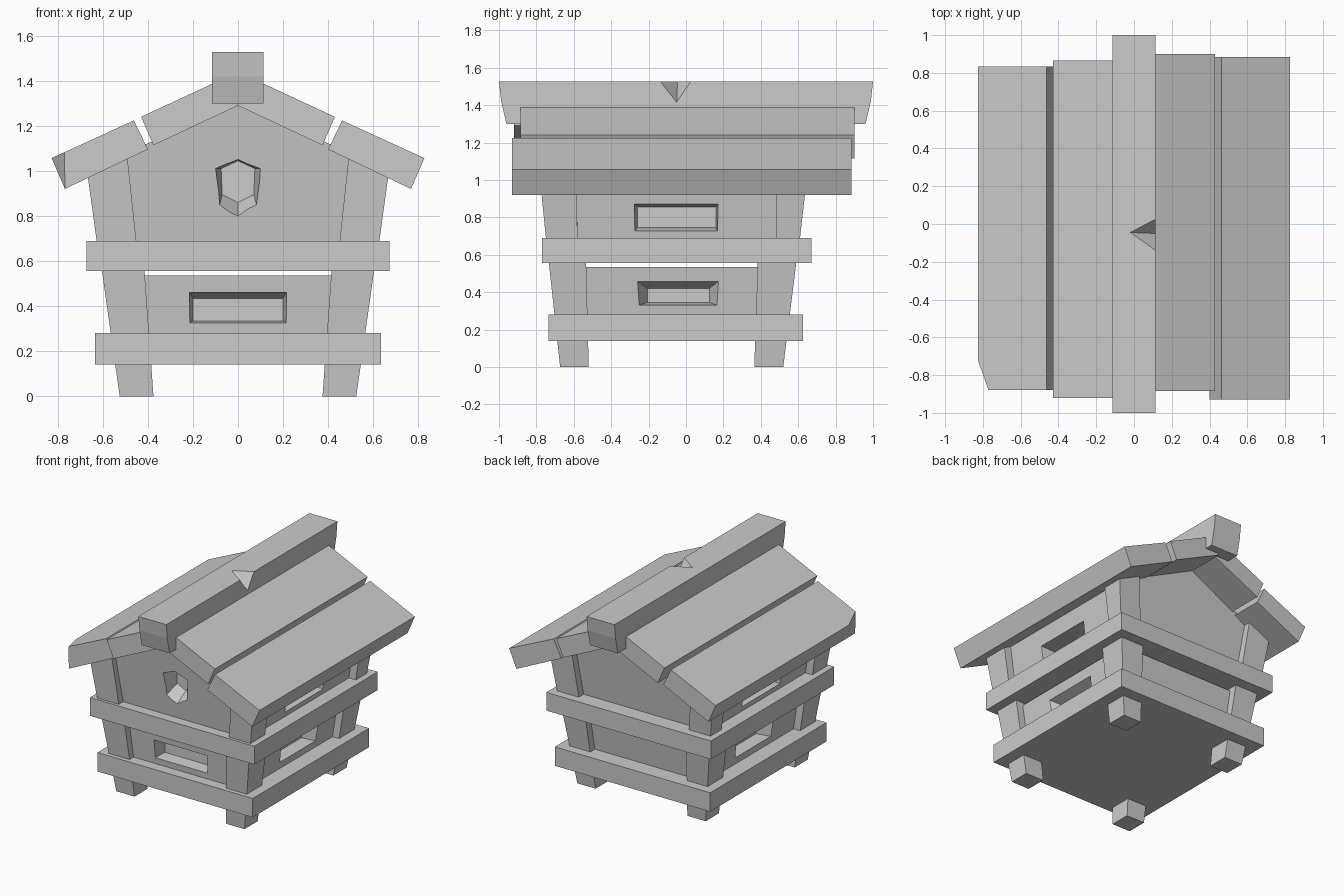
import bpy, bmesh
from mathutils import Vector

if "Cube" in bpy.data.objects:
    bpy.data.objects.remove(bpy.data.objects["Cube"])


def loft(name, a, b, helper=False):
    """Closed solid between two matching loops of points."""
    bm = bmesh.new()
    va = [bm.verts.new(p) for p in a]
    vb = [bm.verts.new(p) for p in b]
    n = len(va)
    for i in range(n):
        j = (i + 1) % n
        bm.faces.new((va[i], va[j], vb[j], vb[i]))
    bm.faces.new(va)
    bm.faces.new(vb)
    bmesh.ops.recalc_face_normals(bm, faces=bm.faces)
    me = bpy.data.meshes.new(name)
    bm.to_mesh(me)
    bm.free()
    ob = bpy.data.objects.new(name, me)
    bpy.context.collection.objects.link(ob)
    ob.hide_render = helper
    ob.hide_viewport = False
    return ob


def rect(x0, x1, y0, y1, z):
    return [(x0, y0, z), (x1, y0, z), (x1, y1, z), (x0, y1, z)]


def cut(target, outer, inner):
    """Tapered recess: outer loop on the surface, inner loop at its floor."""
    start = [Vector(o) * 2 - Vector(i) for o, i in zip(outer, inner)]
    c = loft(target.name + "_cutter", start, inner, True)
    apply_cut(target, c)


def apply_cut(target, c):
    m = target.modifiers.new("recess", 'BOOLEAN')
    m.operation = 'DIFFERENCE'
    m.solver = 'EXACT'
    m.object = c
    bpy.context.view_layer.objects.active = target
    bpy.ops.object.modifier_apply(modifier=m.name)
    bpy.data.objects.remove(c)


def front_rect(x, z0, z1, y):
    return [(-x, y, z0), (x, y, z0), (x, y, z1), (-x, y, z1)]


def side_rect(x, y0, y1, z0, z1):
    return [(x, y0, z0), (x, y1, z0), (x, y1, z1), (x, y0, z1)]


# horizontal trim boards
loft("lower_trim", rect(-.635, .635, -.735, .625, .14), rect(-.635, .635, -.735, .625, .28))
loft("upper_trim", rect(-.673, .673, -.77, .67, .555), rect(-.673, .673, -.77, .67, .69))

# leaning corner posts, in a lower and an upper section
for s, side in ((-1, "left"), (1, "right")):
    for end, lo0, lo1, up0, up1 in (
            ("front", (-.673, -.52), (-.738, -.535), (-.745, -.58), (-.78, -.585)),
            ("back", (.365, .52), (.385, .595), (.48, .605), (.485, .645))):
        loft(f"{end}_{side}_leg", rect(s * .375, s * .525, *lo0, 0), rect(s * .418, s * .61, *lo1, .6))
        top = [(x, y, 1.0 if abs(x) > .6 else 1.08) for x, y, z in rect(s * .493, s * .67, *up1, 0)]
        loft(f"{end}_{side}_post", rect(s * .447, s * .622, *up0, .65), top)

# lower walls with a front and two side recesses
low = loft("lower_walls", rect(-.51, .51, -.655, .50, .27), rect(-.545, .545, -.68, .53, .535))
cut(low, front_rect(.215, .325, .46, -.668), front_rect(.20, .335, .435, -.57))
for s in (-1, 1):
    cut(low, side_rect(s * .527, -.255, .17, .33, .455), side_rect(s * .43, -.205, .125, .345, .42))


# upper gabled walls with entrance hole and side recesses
def gable(yb, ye, yt):
    return [(-.57, yb, .68), (.57, yb, .68), (.615, ye, 1.03), (0, yt, 1.295), (-.615, ye, 1.03)]


up = loft("gable_walls", gable(-.695, -.735, -.765), gable(.55, .59, .62))
hole_out = [(0, 1.05), (.098, 1.01), (.083, .845), (0, .79), (-.083, .845), (-.098, 1.01)]
hole_in = [(0, 1.045), (.075, 1.01), (.07, .895), (0, .86), (-.07, .895), (-.075, 1.01)]
cut(up, [(x, -.725, z) for x, z in hole_out], [(x, -.61, z) for x, z in hole_in])
for s in (-1, 1):
    cut(up, side_rect(s * .587, -.275, .17, .725, .87), side_rect(s * .48, -.26, .16, .745, .855))

# roof planks, each with its own length
inner = [(0, 1.29), (0, 1.44), (.43, 1.24), (.375, 1.114)]
outer = [(.40, 1.096), (.462, 1.224), (.827, 1.057), (.768, .92)]
for name, s, prof, y0, y1 in (("left_inner_plank", -1, inner, -.92, .865),
                              ("right_inner_plank", 1, inner, -.885, .90),
                              ("left_outer_plank", -1, outer, -.88, .835),
                              ("right_outer_plank", 1, outer, -.93, .885)):
    ob = loft(name, [(s * x, y0, z) for x, z in prof], [(s * x, y1, z) for x, z in prof])
    if name == "left_outer_plank":
        # chipped front corner
        a, b, c = Vector((-.827, -.72, 1.057)), Vector((-.77, -.88, 1.083)), Vector((-.768, -.88, .92))
        n = (b - a).cross(c - a)
        if n.dot(Vector((-1, -1, 0))) < 0:
            n = -n
        bm = bmesh.new()
        bm.from_mesh(ob.data)
        bmesh.ops.bisect_plane(bm, geom=bm.verts[:] + bm.edges[:] + bm.faces[:],
                               plane_co=a, plane_no=n, clear_outer=True, dist=1e-5)
        bmesh.ops.holes_fill(bm, edges=[e for e in bm.edges if e.is_boundary])
        bmesh.ops.recalc_face_normals(bm, faces=bm.faces)
        bm.to_mesh(ob.data)
        bm.free()

# ridge beam with undercut ends and a notch
prof = [(-.96, 1.30), (.96, 1.30), (.988, 1.42), (1, 1.527), (-1, 1.527), (-.988, 1.42)]
ridge = loft("ridge_beam", [(-.115, y, z) for y, z in prof], [(.113, y, z) for y, z in prof])
P, R = Vector((-.02, -.045, 1.527)), Vector((.113, -.05, 1.415))
mid = (P + R) / 2
Q = [Vector((.113, y, 1.527)) for y in (.025, -.138)]
E0, E1 = P + (P - R) * .5, R + (R - P) * .5
F = [q * 2 - mid for q in Q]
me = bpy.data.meshes.new("notch_cutter")
bm = bmesh.new()
v = [bm.verts.new(p) for p in (E0, E1, *F)]
for f in ((0, 1, 2), (0, 1, 3), (2, 3, 0), (2, 3, 1)):
    bm.faces.new([v[i] for i in f])
bmesh.ops.recalc_face_normals(bm, faces=bm.faces)
bm.to_mesh(me)
bm.free()
notch = bpy.data.objects.new("notch_cutter", me)
notch.hide_render = True
bpy.context.collection.objects.link(notch)
apply_cut(ridge, notch)
